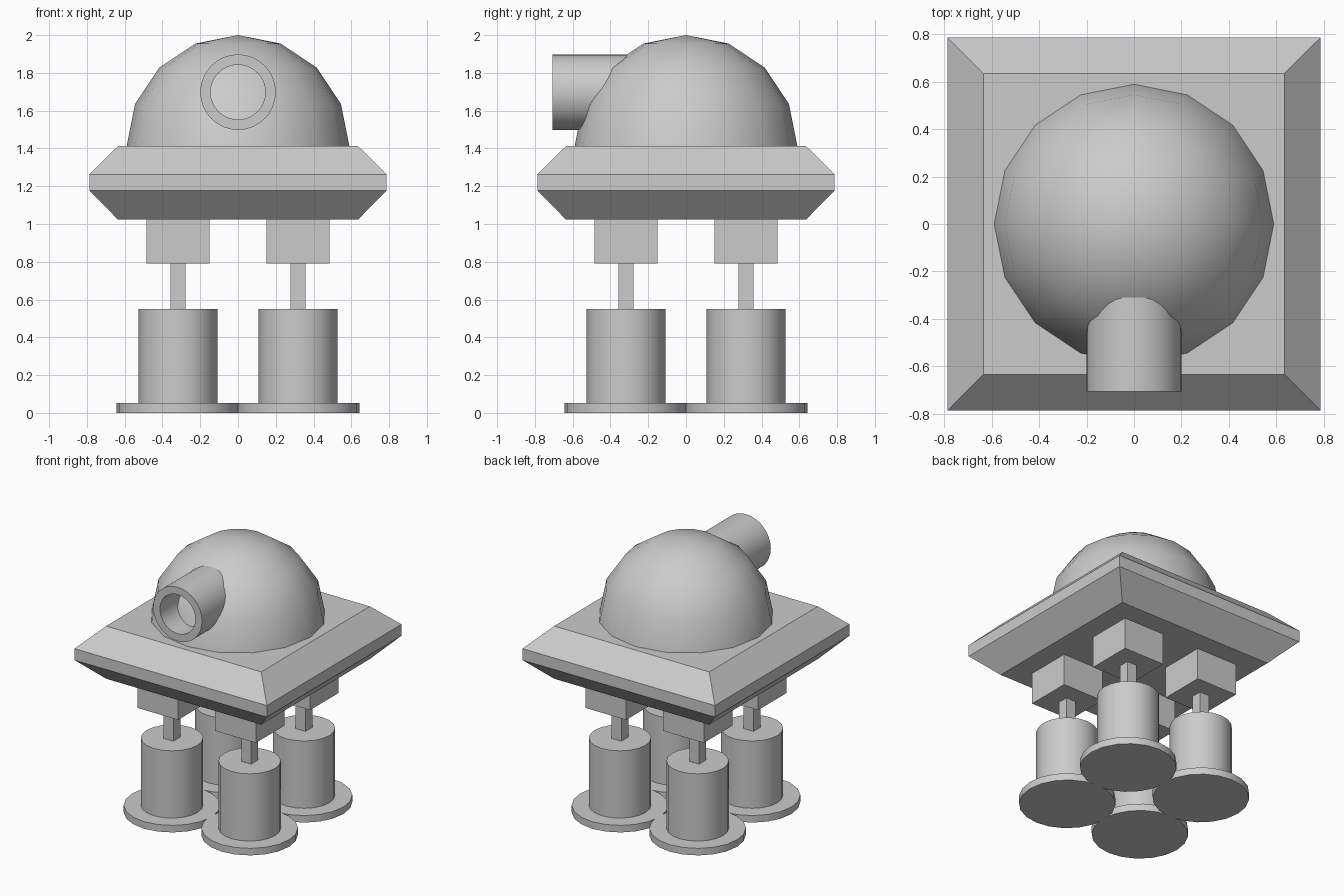
import bpy, math
from mathutils import Matrix

if "Cube" in bpy.data.objects:
    bpy.data.objects.remove(bpy.data.objects["Cube"])


def mesh_obj(name, verts, faces, smooth=False):
    me = bpy.data.meshes.new(name)
    me.from_pydata(verts, [], faces)
    ob = bpy.data.objects.new(name, me)
    bpy.context.collection.objects.link(ob)
    if smooth:
        bpy.ops.object.select_all(action='DESELECT')
        ob.select_set(True)
        bpy.context.view_layer.objects.active = ob
        bpy.ops.object.shade_smooth_by_angle(angle=math.radians(35))
    return ob


def loft(name, rings, n, start=0.0, loop=False, smooth=False, mat=None, at=(0, 0)):
    """Stack n-sided rings (radius, z); capped at the ends or closed into a tube."""
    verts = []
    for r, z in rings:
        for i in range(n):
            a = start + 2 * math.pi * i / n
            verts.append((at[0] + r * math.cos(a), at[1] + r * math.sin(a), z))
    m = len(rings)
    faces = []
    for k in range(m if loop else m - 1):
        k2 = (k + 1) % m
        for i in range(n):
            j = (i + 1) % n
            faces.append((k * n + i, k * n + j, k2 * n + j, k2 * n + i))
    if not loop:
        faces.append(tuple(reversed(range(n))))
        if rings[-1][0] < 1e-6:   # pointed top
            verts = verts[:(m - 1) * n + 1]
            faces = [f if max(f) < (m - 1) * n else (f[0], f[1], (m - 1) * n) for f in faces]
        else:
            faces.append(tuple(range((m - 1) * n, m * n)))
    ob = mesh_obj(name, verts, faces, smooth)
    if mat:
        ob.data.transform(mat)
    return ob


def square(name, rings, at=(0, 0)):
    """Square loft given half-widths."""
    return loft(name, [(h * math.sqrt(2), z) for h, z in rings], 4, math.pi / 4, at=at)


# Bevelled square body
square("body", [(0.635, 1.023), (0.787, 1.178), (0.787, 1.263), (0.635, 1.413)])

# Dome: half of a 16-sided sphere
R = 0.59
dome = [(R * math.cos(k * math.pi / 8), 1.41 + R * math.sin(k * math.pi / 8)) for k in range(4)]
loft("dome", dome + [(0.0, 2.0)], 16, smooth=True)

# Hollow barrel pointing to -y
aim = Matrix.Translation((0, 0, 1.698)) @ Matrix.Rotation(math.pi / 2, 4, 'X')
loft("barrel", [(0.2, 0.25), (0.2, 0.706), (0.145, 0.706), (0.145, 0.25)], 32,
     loop=True, smooth=True, mat=aim)

# Four legs: hip block, rod, round shin, foot disc
for sx, nx in ((-1, "left"), (1, "right")):
    for sy, ny in ((-1, "front"), (1, "back")):
        p = (sx * 0.318, sy * 0.318)
        tag = ny + "_" + nx
        square("hip_" + tag, [(0.167, 0.79), (0.167, 1.03)], p)
        square("rod_" + tag, [(0.04, 0.54), (0.04, 0.80)], p)
        loft("shin_" + tag, [(0.209, 0.04), (0.209, 0.55)], 20, smooth=True, at=p)
        loft("foot_" + tag, [(0.324, 0.0), (0.324, 0.052)], 20, smooth=True, at=p)
